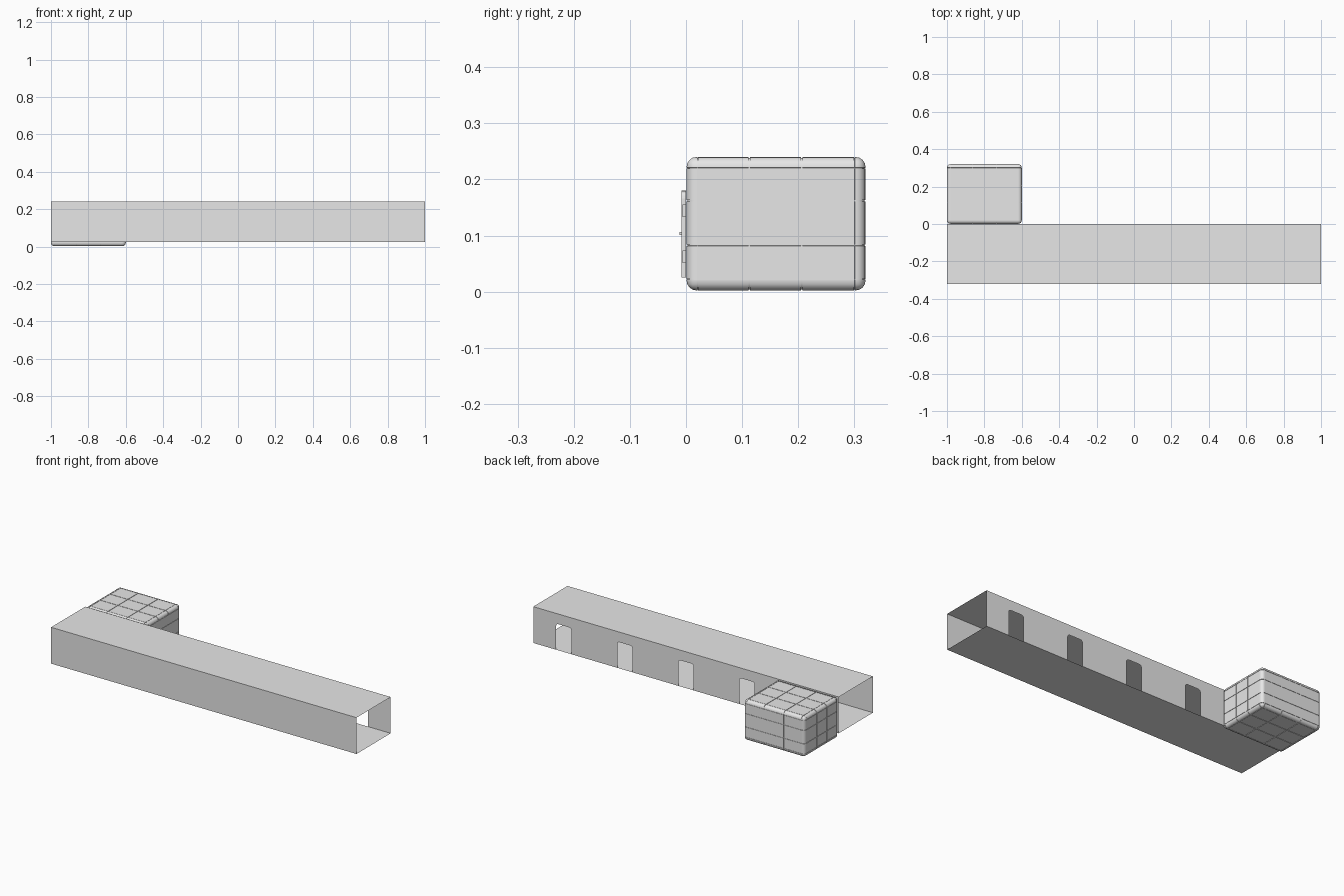
import bpy, bmesh, math
from mathutils import Vector, Matrix

if "Cube" in bpy.data.objects:
    bpy.data.objects.remove(bpy.data.objects["Cube"])

grey = bpy.data.materials.new("light grey")
grey.diffuse_color = (0.8, 0.8, 0.8, 1)
grey.use_nodes = True
grey.node_tree.nodes["Principled BSDF"].inputs["Base Color"].default_value = grey.diffuse_color

DOOR_W, DOOR_H = 0.05, 0.155      # door half width and height
FLOOR, TOP, HALF_Y = 0.025, 0.24, 0.32


def finish(bm, name, smooth=False):
    me = bpy.data.meshes.new(name)
    bm.to_mesh(me)
    bm.free()
    me.materials.append(grey)
    ob = bpy.data.objects.new(name, me)
    bpy.context.collection.objects.link(ob)
    if smooth:
        for p in me.polygons:
            p.use_smooth = True
        me.set_sharp_from_angle(angle=math.radians(35))
    return ob


def block(bm, lo, hi):
    lo, hi = Vector(lo), Vector(hi)
    m = Matrix.Translation((lo + hi) / 2) @ Matrix.Diagonal((*(hi - lo), 1))
    return bmesh.ops.create_cube(bm, size=1, matrix=m)["verts"]


def door_outline(cx, r=0.014, n=4):
    """Doorway outline from floor left, over the rounded top, to floor right."""
    pts = [(cx - DOOR_W, FLOOR)]
    for side, a0 in ((-1, 180), (1, 90)):
        for i in range(n + 1):
            a = math.radians(a0 - 90 * i / n)
            pts.append((cx + side * (DOOR_W - r) + r * math.cos(a),
                        FLOOR + DOOR_H - r + r * math.sin(a)))
    return pts + [(cx + DOOR_W, FLOOR)]


# Corridor: open-ended thin shell, back wall notched by five doorways
bm = bmesh.new()


def face(pts):
    bm.faces.new([bm.verts.new(p) for p in pts])


Y = -HALF_Y
face([(-1, Y, FLOOR), (1, Y, FLOOR), (1, Y, TOP), (-1, Y, TOP)])
face([(-1, Y, TOP), (1, Y, TOP), (1, 0, TOP), (-1, 0, TOP)])
face([(-1, 0, FLOOR), (1, 0, FLOOR), (1, Y, FLOOR), (-1, Y, FLOOR)])
wall = [(-1, FLOOR)]
for k in range(5):
    wall += door_outline(-0.8 + 0.4 * k)
wall += [(1, FLOOR), (1, TOP), (-1, TOP)]
face([(x, 0, z) for x, z in reversed(wall)])
finish(bm, "corridor")

# Pod: rounded box with recessed panel seams in all three directions
lo, hi = (-1, 0.001, 0.002), (-0.6, 0.32, TOP)
bm = bmesh.new()
block(bm, lo, hi)
bmesh.ops.bevel(bm, geom=bm.edges[:], offset=0.018, segments=4,
                affect='EDGES', profile=0.5)
main = [(-0.865, -0.735), (0.113, 0.206), (0.083, 0.162)]
seams = []
for axis in range(3):
    seams += [(axis, p, 0.0014) for p in main[axis]]
    seams += [(axis, lo[axis] + 0.02, 0.0008), (axis, hi[axis] - 0.02, 0.0008)]
for axis, p, w in seams:
    no = Vector([float(i == axis) for i in range(3)])
    for q in (p - w, p + w):
        bmesh.ops.bisect_plane(bm, geom=bm.verts[:] + bm.edges[:] + bm.faces[:],
                               dist=1e-6, plane_co=no * q, plane_no=no)
bm.normal_update()
band = []
for f in bm.faces:
    c = f.calc_center_median()
    if any(abs(c[a] - p) < w * 0.9 and abs(f.normal[a]) < 0.9 for a, p, w in seams):
        band.append(f)
bmesh.ops.inset_region(bm, faces=band, thickness=0.0002, depth=-0.002,
                       use_even_offset=False)
finish(bm, "pod", smooth=True)

# Pod door: plate filling the first doorway
bm = bmesh.new()
front = bm.faces.new([bm.verts.new((x, -0.008, z)) for x, z in door_outline(-0.8)])
ext = bmesh.ops.extrude_face_region(bm, geom=[front], use_keep_orig=True)
bmesh.ops.translate(bm, vec=(0, 0.008, 0),
                    verts=[v for v in ext["geom"] if isinstance(v, bmesh.types.BMVert)])
bmesh.ops.recalc_face_normals(bm, faces=bm.faces[:])
finish(bm, "pod_door")

# Two hinges on the door's side and a small handle
bm = bmesh.new()
for z in (0.062, 0.144):
    block(bm, (-0.753, -0.006, z - 0.011), (-0.744, 0, z + 0.011))
finish(bm, "door_hinges")
bm = bmesh.new()
block(bm, (-0.842, -0.012, 0.101), (-0.825, -0.007, 0.106))
finish(bm, "door_handle")
